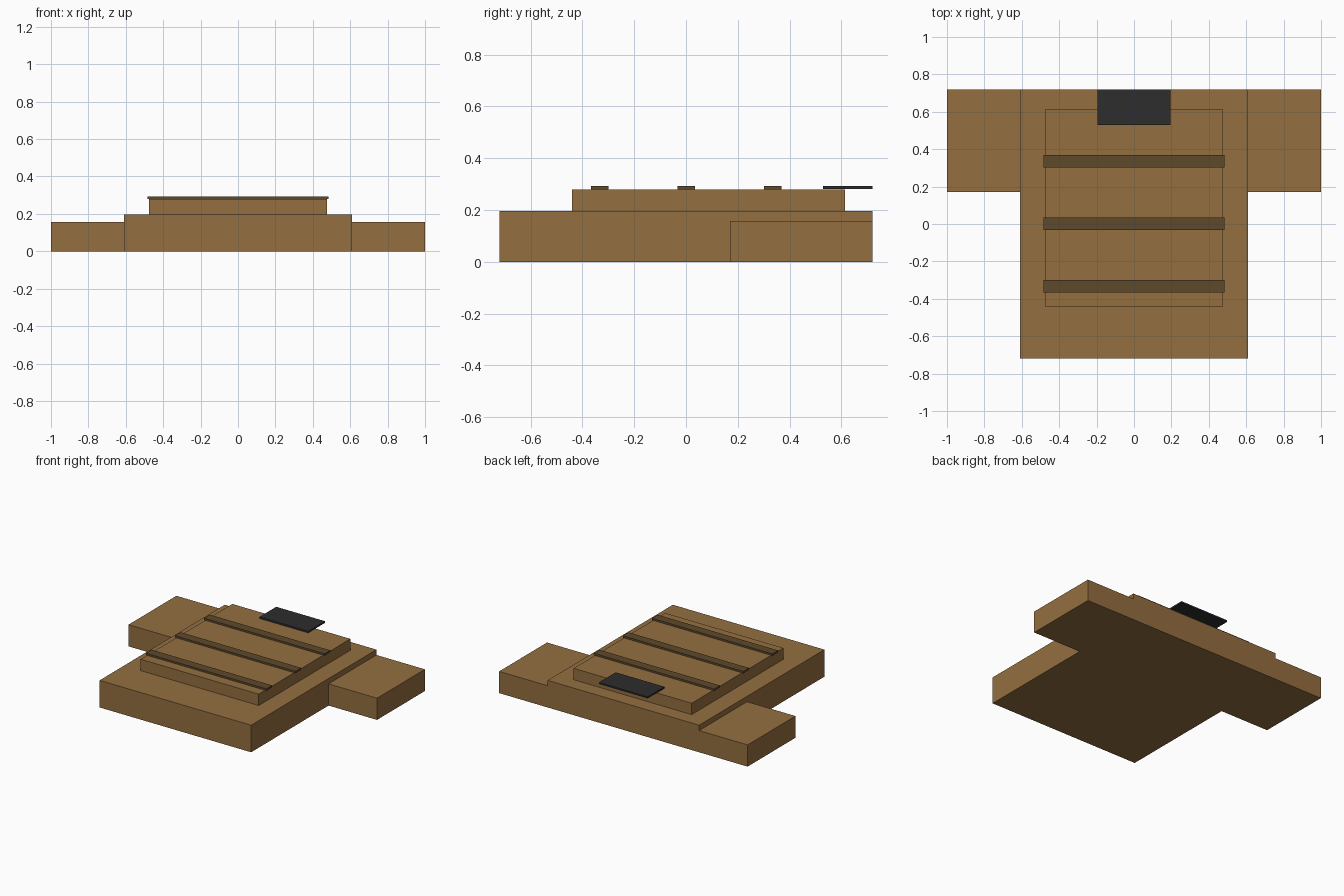
import bpy
import bmesh
from mathutils import Vector

cube = bpy.data.objects.get("Cube")
if cube:
    bpy.data.objects.remove(cube, do_unlink=True)


def material(name, rgb):
    mat = bpy.data.materials.new(name)
    mat.use_nodes = True
    color = (*rgb, 1.0)
    mat.diffuse_color = color
    mat.node_tree.nodes["Principled BSDF"].inputs["Base Color"].default_value = color
    return mat


def box(name, low, high, mat):
    """Flat-faced box spanning two opposite corners."""
    low, high = Vector(low), Vector(high)
    bm = bmesh.new()
    bmesh.ops.create_cube(bm, size=1)
    bmesh.ops.scale(bm, vec=high - low, verts=bm.verts)
    mesh = bpy.data.meshes.new(name)
    bm.to_mesh(mesh)
    bm.free()
    mesh.materials.append(mat)
    obj = bpy.data.objects.new(name, mesh)
    obj.location = (low + high) / 2
    bpy.context.collection.objects.link(obj)
    return obj


tan = material("tan_brown", (0.296, 0.156, 0.051))
dark_brown = material("dark_brown", (0.112, 0.067, 0.025))
charcoal = material("charcoal", (0.026, 0.026, 0.026))

# Main body slab and the raised panel on it
box("body", (-0.61, -0.72, 0), (0.61, 0.72, 0.197), tan)
box("raised_panel", (-0.475, -0.44, 0.197), (0.475, 0.613, 0.28), tan)

# Lower side blocks, flush with the back
for side, x0, x1 in (("right", -1, -0.61), ("left", 0.61, 1)):
    box(side + "_sleeve", (x0, 0.17, 0), (x1, 0.72, 0.158), tan)

# Three straps across the panel
for name, y in (("front", -0.333), ("middle", 0.001), ("back", 0.335)):
    box(name + "_strap", (-0.485, y - 0.033, 0.279), (0.485, y + 0.033, 0.293), dark_brown)

# Thin dark plate overhanging the back of the panel
box("collar_plate", (-0.196, 0.528, 0.281), (0.196, 0.72, 0.293), charcoal)
